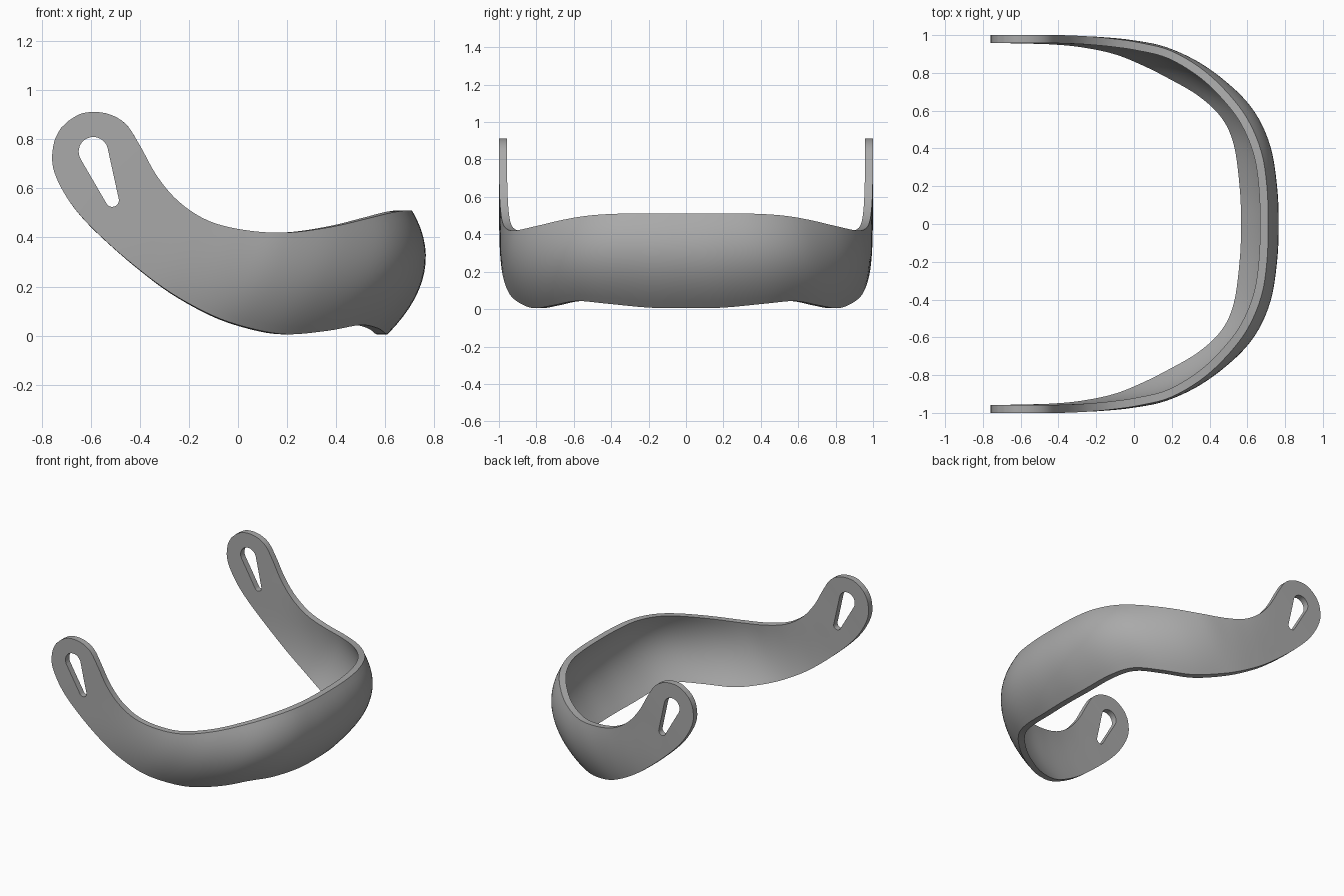
import bpy
import math
from mathutils import Vector

THICKNESS = 0.043
SUBSTEPS = 5     # samples between stations along the band
ROWS = 14        # samples across the band

if "Cube" in bpy.data.objects:
    bpy.data.objects.remove(bpy.data.objects["Cube"], do_unlink=True)

grey = bpy.data.materials.new("plain grey")
grey.use_nodes = True
colour = (0.4, 0.4, 0.4, 1)
grey.diffuse_color = colour
grey.node_tree.nodes["Principled BSDF"].inputs["Base Color"].default_value = colour

# Outer upper edge and lower edge of the left half, from arm tip to middle
upper = [(-.69, 1, .877), (-.63, 1, .908), (-.54, 1, .907), (-.46, 1, .865),
         (-.4, 1, .775), (-.33, .998, .65), (-.24, .993, .545), (-.12, .982, .468),
         (.03, .96, .43), (.2, .915, .42), (.38, .805, .443), (.53, .655, .478),
         (.62, .52, .5), (.68, .36, .51), (.705, .18, .51), (.71, 0, .51)]
lower = [(-.722, 1, .847), (-.75, 1, .79), (-.757, 1, .7), (-.725, 1, .61),
         (-.66, 1, .51), (-.56, .998, .405), (-.42, .993, .283), (-.27, .978, .172),
         (-.1, .943, .08), (.05, .885, .03), (.2, .81, .005), (.37, .71, .02),
         (.5, .585, .043), (.57, .43, .03), (.602, .2, .008), (.61, 0, .005)]
# Outward swell at mid height, ending at the middle of the band
swell = [0] * 6 + [.003, .01, .022, .04, .062, .075, .085, .093, .098, .1]


def mirrored(points):
    pts = [Vector(p) for p in points]
    return pts + [Vector((p.x, -p.y, p.z)) for p in reversed(pts[:-1])]


def smooth_path(pts):
    """Sample a spline that passes through every point."""
    out = []
    last = len(pts) - 1
    for i in range(last):
        a, b, c, d = (pts[min(max(k, 0), last)] for k in range(i - 1, i + 3))
        for j in range(SUBSTEPS):
            t = j / SUBSTEPS
            out.append(b + (c - a) * (t / 2)
                       + (a * 2 - b * 5 + c * 4 - d) * (t * t / 2)
                       + (b * 3 - a - c * 3 + d) * (t ** 3 / 2))
    return out + [pts[last]]


def make_object(name, verts, faces):
    mesh = bpy.data.meshes.new(name)
    mesh.from_pydata(verts, [], faces)
    mesh.materials.append(grey)
    obj = bpy.data.objects.new(name, mesh)
    bpy.context.collection.objects.link(obj)
    return obj


def build_band():
    tops = smooth_path(mirrored(upper))
    bottoms = smooth_path(mirrored(lower))
    bulges = smooth_path(swell + swell[-2::-1])
    middles = [(a + b) / 2 for a, b in zip(tops, bottoms)]
    count = len(tops)
    outer, inner = [], []
    for i in range(count):
        run = middles[min(i + 1, count - 1)] - middles[max(i - 1, 0)]
        normal = Vector((-run.y, run.x, 0)).normalized()
        for j in range(ROWS + 1):
            t = j / ROWS
            p = tops[i].lerp(bottoms[i], t) + normal * (bulges[i] * 4 * t * (1 - t))
            outer.append(p)
            inner.append(p - normal * THICKNESS)

    width = ROWS + 1
    shift = len(outer)
    faces = []
    # Outer and inner skins
    for i in range(count - 1):
        for j in range(ROWS):
            a = i * width + j
            quad = (a, a + 1, a + width + 1, a + width)
            faces.append(quad)
            faces.append(tuple(v + shift for v in reversed(quad)))
    # Rim joining the two skins
    end = (count - 1) * width
    rim = [i * width for i in range(count)]
    rim += [end + j for j in range(1, width)]
    rim += [i * width + ROWS for i in range(count - 2, -1, -1)]
    rim += list(range(ROWS - 1, 0, -1))
    for a, b in zip(rim, rim[1:] + rim[:1]):
        faces.append((a, b, b + shift, a + shift))
    return make_object("curved_band", outer + inner, faces)


def build_slot_cutter():
    """Teardrop prism: a large round end tapering to a small one."""
    big, small = Vector((-.59, .75)), Vector((-.513, .552))
    big_r, small_r = .06, .027
    axis = small - big
    heading = math.atan2(axis.y, axis.x)
    spread = math.acos((big_r - small_r) / axis.length)
    outline = []
    steps = 20
    for centre, radius, start, sweep in (
            (big, big_r, heading + spread, 2 * (math.pi - spread)),
            (small, small_r, heading - spread, 2 * spread)):
        for k in range(steps + 1):
            angle = start + sweep * k / steps
            outline.append(centre + radius * Vector((math.cos(angle), math.sin(angle))))
    n = len(outline)
    verts = [(p.x, y, p.y) for y in (-1.5, 1.5) for p in outline]
    faces = [tuple(range(n)), tuple(reversed(range(n, 2 * n)))]
    faces += [(i, i + n, (i + 1) % n + n, (i + 1) % n) for i in range(n)]
    return make_object("slot_cutter", verts, faces)


def fix_normals(obj):
    bpy.ops.object.select_all(action="DESELECT")
    obj.select_set(True)
    bpy.context.view_layer.objects.active = obj
    bpy.ops.object.mode_set(mode="EDIT")
    bpy.ops.mesh.select_all(action="SELECT")
    bpy.ops.mesh.normals_make_consistent(inside=False)
    bpy.ops.object.mode_set(mode="OBJECT")


cutter = build_slot_cutter()
cutter.hide_render = True
fix_normals(cutter)
band = build_band()
fix_normals(band)

# Cut the slot through both arms
cut = band.modifiers.new("slots", "BOOLEAN")
cut.operation = "DIFFERENCE"
cut.solver = "EXACT"
cut.object = cutter
bpy.ops.object.modifier_apply(modifier=cut.name)
bpy.data.objects.remove(cutter, do_unlink=True)
bpy.ops.object.shade_smooth_by_angle(angle=math.radians(35))
